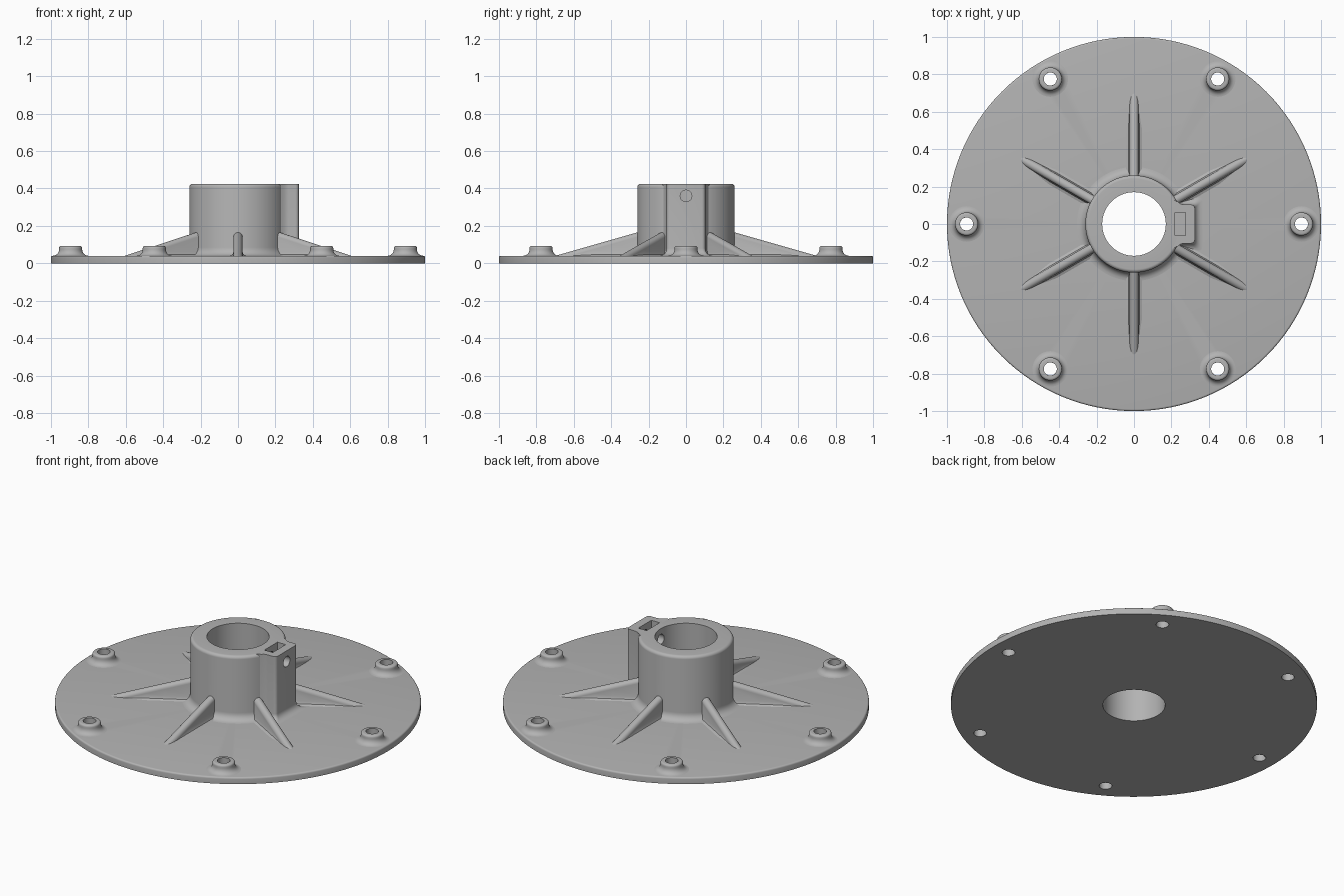
import bpy, bmesh
from math import sin, cos, pi, radians, hypot, atan2
from mathutils import Vector

cube = bpy.data.objects.get("Cube")
if cube:
    bpy.data.objects.remove(cube, do_unlink=True)

# One plain grey for the whole casting
GREY = (0.45, 0.45, 0.45, 1)
grey = bpy.data.materials.new("cast grey")
grey.use_nodes = True
grey.diffuse_color = GREY
grey.node_tree.nodes["Principled BSDF"].inputs["Base Color"].default_value = GREY

PLATE_TOP = 0.04
HUB_TOP = 0.425
BORE = 0.17


def loft(name, rings, loop=False):
    """Skin equal-length rings of points; cap the ends unless looped."""
    bm = bmesh.new()
    vs = [[bm.verts.new(p) for p in ring] for ring in rings]
    n = len(vs[0])
    for i in range(len(vs) if loop else len(vs) - 1):
        a, b = vs[i], vs[(i + 1) % len(vs)]
        for j in range(n):
            k = (j + 1) % n
            bm.faces.new((a[j], a[k], b[k], b[j]))
    if not loop:
        bm.faces.new(vs[0])
        bm.faces.new(vs[-1])
    bmesh.ops.recalc_face_normals(bm, faces=bm.faces)
    mesh = bpy.data.meshes.new(name)
    bm.to_mesh(mesh)
    bm.free()
    mesh.materials.append(grey)
    obj = bpy.data.objects.new(name, mesh)
    bpy.context.collection.objects.link(obj)
    return obj


def lathe(name, profile, steps):
    """Spin a closed (radius, height) profile around z."""
    turns = [2 * pi * i / steps for i in range(steps)]
    return loft(name, [[(r * cos(a), r * sin(a), z) for r, z in profile] for a in turns], True)


def arc(cx, cz, r, start, end, steps=6):
    angles = [radians(start + (end - start) * i / steps) for i in range(steps + 1)]
    return [(cx + r * cos(a), cz + r * sin(a)) for a in angles]


def cutter(name, kind, location, size, rotation=(0, 0, 0)):
    if kind == "hole":
        bpy.ops.mesh.primitive_cylinder_add(vertices=32, radius=size[0], depth=size[1],
                                            location=location, rotation=rotation)
    else:
        bpy.ops.mesh.primitive_cube_add(size=1, location=location)
        bpy.context.object.scale = size
    obj = bpy.context.object
    obj.name = name
    obj.hide_render = True
    obj.data.materials.append(grey)
    return obj


def cut(obj, cutters):
    """Subtract the cutters and keep the resulting mesh."""
    for c in cutters:
        mod = obj.modifiers.new("cut", "BOOLEAN")
        mod.operation = "DIFFERENCE"
        mod.solver = "EXACT"
        mod.object = c
    graph = bpy.context.evaluated_depsgraph_get()
    mesh = bpy.data.meshes.new_from_object(obj.evaluated_get(graph))
    obj.modifiers.clear()
    obj.data = mesh


parts = []

# Round base flange with a softened rim
flange = lathe("base_flange", [(BORE, 0), (1, 0)] + arc(0.99, 0.03, 0.01, 0, 90, 4)
               + [(BORE, PLATE_TOP)], 128)
parts.append(flange)

# Hub tube with a filleted foot and rounded top edge
hub = lathe("hub", [(BORE, PLATE_TOP)] + arc(0.305, 0.085, 0.045, 270, 180)
            + arc(0.242, HUB_TOP - 0.018, 0.018, 0, 90) + [(BORE, HUB_TOP)], 96)
parts.append(hub)

# Clamp lug on the left side of the hub, filleted into the flange
def lug_outline(grow, z):
    x0, x1, half, r = 0.205, 0.325 + grow, 0.103 + grow, 0.018
    flare = arc(0.262, half, 0.022, 270, 180, 4)
    side = arc(x1 - r, half - r, r, 90, 0, 4)
    upper = [(x0, half)] + side
    # web that blends the lug into the round hub wall
    upper = [(x0, half + 0.03), (0.236, half + 0.015), (0.25, half + 0.004), (0.27, half)] + side
    return [(x, y, z) for x, y in upper] + [(x, -y, z) for x, y in reversed(upper)]


foot = arc(0.04, PLATE_TOP + 0.04, 0.04, 270, 180)
lug = loft("clamp_lug", [lug_outline(g, z) for g, z in foot] + [lug_outline(0, HUB_TOP)])
parts.append(lug)

# Six bolt bosses and six ribs, spaced evenly
boss_profile = ([(0.035, PLATE_TOP)] + arc(0.095, 0.073, 0.033, 270, 180)
                + arc(0.05, 0.081, 0.012, 0, 90, 4) + [(0.035, 0.093)])


def rib_section(r):
    """Round-topped section whose crest slopes down into the flange."""
    half = 0.024
    crest = 0.165 - (r - 0.26) * 0.285
    side = crest - half
    k = min(1, max(0, (side - PLATE_TOP) / 0.03))
    right = [(half + 0.02 * k, 0.012), (half + 0.02 * k, min(side, PLATE_TOP)),
             (half + 0.006 * k, min(side, PLATE_TOP + 0.006 * k)),
             (half, min(side, PLATE_TOP + 0.02 * k))]
    top = arc(0, side, half, 0, 180, 10)
    return [(r, y, z) for y, z in right + top + [(-y, z) for y, z in reversed(right)]]


bolt_cutters = []
for i in range(6):
    turn = i * pi / 3
    spot = Vector((0.895 * cos(turn), 0.895 * sin(turn), 0))
    boss = lathe(f"bolt_boss_{i + 1}", boss_profile, 40)
    boss.location = spot
    bolt_cutters.append(cutter("bolt_cutter", "hole", spot, (0.035, 0.3)))
    rib = loft(f"rib_{i + 1}", [rib_section(r) for r in (0.22, 0.4, 0.5, 0.56, 0.6, 0.65, 0.71)])
    rib.rotation_euler.z = turn + pi / 6
    parts += [boss, rib]

# Nut pocket in the top of the lug and the set-screw hole through it
pocket = cutter("nut_pocket_cutter", "box", (0.247, 0, 0.4), (0.055, 0.124, 0.17))
screw = cutter("screw_cutter", "hole", (0.25, 0, 0.36), (0.031, 0.3), (0, pi / 2, 0))
bpy.context.view_layer.update()
cut(flange, bolt_cutters)
cut(hub, [pocket, screw])
cut(lug, [pocket, screw])
for c in bolt_cutters + [pocket, screw]:
    bpy.data.objects.remove(c, do_unlink=True)

# Smooth shading with crisp edges
bpy.ops.object.select_all(action="DESELECT")
for obj in parts:
    obj.select_set(True)
bpy.context.view_layer.objects.active = flange
bpy.ops.object.shade_smooth_by_angle(angle=radians(35))
